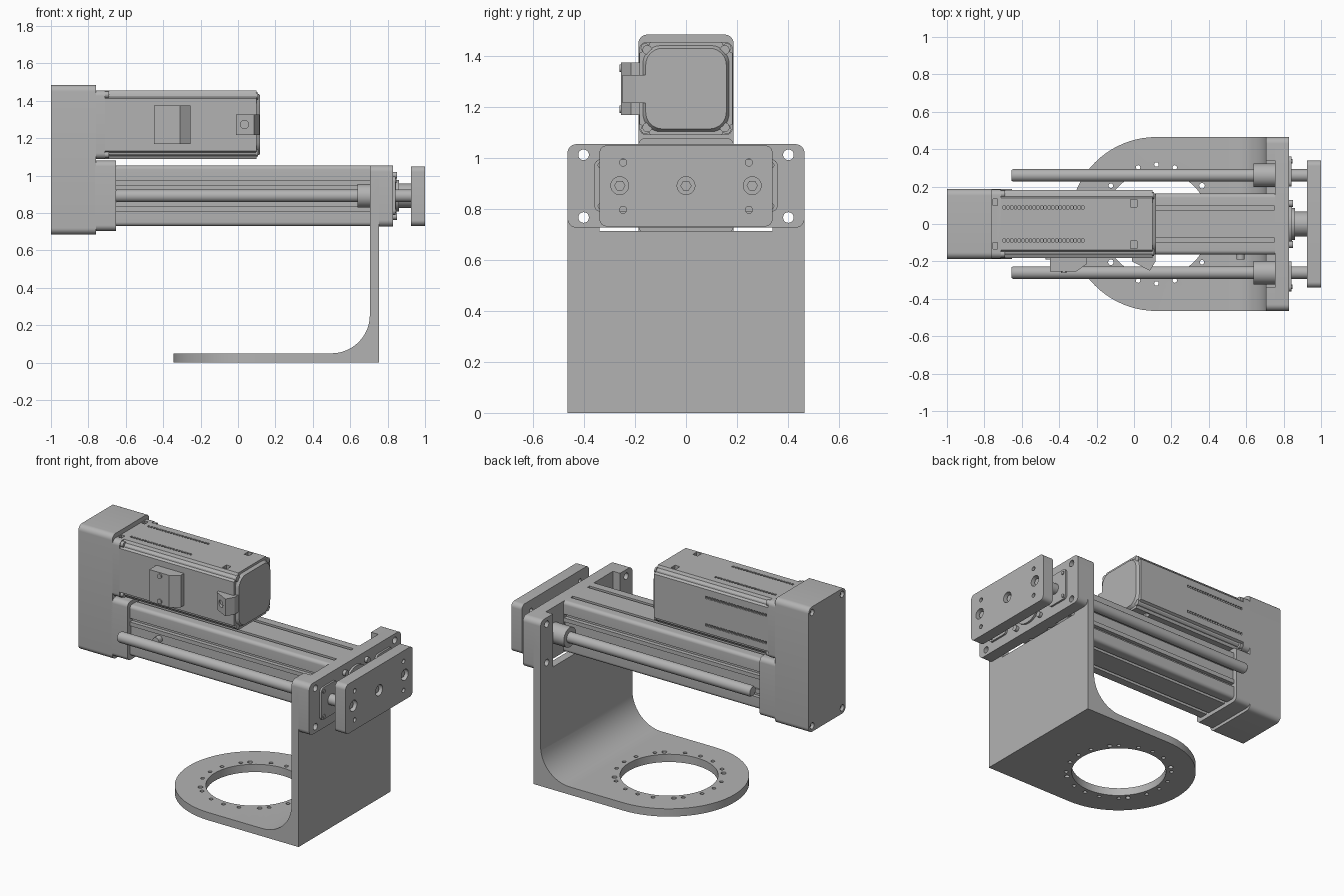
import bpy, bmesh
from math import sin, cos, pi, radians
from mathutils import Vector

old = bpy.data.objects.get("Cube")
if old:
    bpy.data.objects.remove(old)

grey = bpy.data.materials.new("machined_grey")
grey.use_nodes = True
GREY = (0.45, 0.45, 0.45, 1)
grey.diffuse_color = GREY
grey.node_tree.nodes["Principled BSDF"].inputs["Base Color"].default_value = GREY

AXIS_Z = 0.892      # height of the slide axis
MOTOR_Z = 1.273     # height of the motor axis
ROD_Y = 0.26        # guide rod offset


def arc(u, v, r, a0, a1, n=8):
    return [(u + r * cos(radians(a0 + (a1 - a0) * i / n)),
             v + r * sin(radians(a0 + (a1 - a0) * i / n))) for i in range(n + 1)]


def circle(u, v, r, n=32):
    return arc(u, v, r, 0, 360, n)[:-1]


def rect(u0, u1, v0, v1):
    return [(u0, v0), (u1, v0), (u1, v1), (u0, v1)]


def rrect(u0, u1, v0, v1, r):
    return (arc(u1 - r, v1 - r, r, 0, 90) + arc(u0 + r, v1 - r, r, 90, 180)
            + arc(u0 + r, v0 + r, r, 180, 270) + arc(u1 - r, v0 + r, r, 270, 360))


def place(axis, u, v, w):
    return {"x": (w, u, v), "y": (u, w, v), "z": (u, v, w)}[axis]


def soften(mesh):
    """Smooth shading with edges over 30 degrees kept sharp."""
    bm = bmesh.new()
    bm.from_mesh(mesh)
    for f in bm.faces:
        f.smooth = True
    for e in bm.edges:
        e.smooth = len(e.link_faces) == 2 and e.calc_face_angle(0) < radians(30)
    bm.to_mesh(mesh)
    bm.free()


def prism(name, solids):
    """Object made of extruded outlines: (axis, outline, start, end[, end scale])."""
    bm = bmesh.new()
    for axis, pts, w0, w1, *taper in solids:
        k = taper[0] if taper else 1
        cu = (min(p[0] for p in pts) + max(p[0] for p in pts)) / 2
        cv = (min(p[1] for p in pts) + max(p[1] for p in pts)) / 2
        a = [bm.verts.new(place(axis, u, v, w0)) for u, v in pts]
        b = [bm.verts.new(place(axis, cu + (u - cu) * k, cv + (v - cv) * k, w1)) for u, v in pts]
        bm.faces.new(a)
        bm.faces.new(b[::-1])
        for i in range(len(pts)):
            j = (i + 1) % len(pts)
            bm.faces.new((a[i], b[i], b[j], a[j]))
    bmesh.ops.recalc_face_normals(bm, faces=bm.faces)
    mesh = bpy.data.meshes.new(name)
    bm.to_mesh(mesh)
    bm.free()
    mesh.materials.append(grey)
    soften(mesh)
    obj = bpy.data.objects.new(name, mesh)
    bpy.context.collection.objects.link(obj)
    return obj


def carve(obj, solids, op="DIFFERENCE"):
    cutter = prism("cutter", solids)
    cutter.hide_render = True
    mod = obj.modifiers.new("carve", "BOOLEAN")
    mod.operation, mod.object, mod.solver = op, cutter, "EXACT"
    deps = bpy.context.evaluated_depsgraph_get()
    mesh = bpy.data.meshes.new_from_object(obj.evaluated_get(deps))
    obj.modifiers.clear()
    obj.data = mesh
    bpy.data.objects.remove(cutter)
    soften(mesh)


SIDES = (-1, 1)
CORNERS = [(s, t) for s in SIDES for t in SIDES]

# L-shaped bracket with rounded foot, ring opening and forked top
profile = [(-0.345, 0), (0.755, 0), (0.755, 1.055), (0.705, 1.055)]
profile += arc(0.5, 0.255, 0.205, 0, -90, 12) + [(-0.345, 0.05)]
bracket = prism("bracket", [("y", profile, -0.465, 0.465)])
foot = [(0.9, -0.465), (0.9, 0.465)] + arc(0.12, 0, 0.465, 90, 270, 40)
carve(bracket, [("z", foot, -0.1, 1.2)], "INTERSECT")
carve(bracket, [("x", rrect(-0.465, 0.465, -0.3, 1.055, 0.035), -0.5, 0.9)], "INTERSECT")
ring_holes = []
for quarter in range(4):
    for step, r in ((0, 0.012), (18, 0.012), (40, 0.015), (50, 0.012), (72, 0.012)):
        a = radians(quarter * 90 + step)
        ring_holes.append(("z", circle(0.12 + 0.318 * cos(a), 0.318 * sin(a), r, 16), -0.1, 0.1))
carve(bracket, [("z", circle(0.12, 0, 0.285, 64), -0.1, 0.1),
                ("x", rect(-0.34, 0.34, 0.715, 1.2), 0.6, 0.9)] + ring_holes)
mount_holes = [("x", circle(0.402 * s, 0.89 + 0.123 * t, 0.021, 20), 0.6, 0.9) for s, t in CORNERS]
carve(bracket, mount_holes)

# Front bearing plate
front_plate = prism("front_plate", [("x", rrect(-0.465, 0.465, 0.727, 1.055, 0.035), 0.755, 0.83)])
carve(front_plate, mount_holes)

# Slide body: grooved extrusion
body = prism("slide_body", [("x", rrect(-0.163, 0.163, 0.73, 1.055, 0.022), -0.66, 0.756)])
grooves = []
for s in SIDES:
    y0, y1 = sorted((0.074 * s, 0.096 * s))
    grooves += [("x", rect(y0, y1, 1.03, 1.1), -0.7, 0.75),
                ("x", rect(y0, y1, 0.7, 0.755), -0.7, 0.75)]
    y0, y1 = sorted((0.138 * s, 0.2 * s))
    for z in (0.82, 0.962):
        grooves.append(("x", rect(y0, y1, z - 0.012, z + 0.012), -0.7, 0.75))
    y0, y1 = sorted((0.153 * s, 0.2 * s))
    grooves.append(("x", rect(y0, y1, 0.86, 0.925), -0.7, 0.75))
carve(body, grooves)
prism("air_ports", [("y", circle(x, AXIS_Z, 0.022, 20), -0.19, -0.14) for x in (-0.45, 0.57)])

# Rear head of the slide
prism("rear_head", [("x", rrect(-0.187, 0.187, 0.705, 1.08, 0.03), -0.765, -0.652)])

# Guide rods with collars and seals
for s, side in ((-1, "right"), (1, "left")):
    y = s * ROD_Y
    prism(side + "_guide_rod", [("x", circle(y, AXIS_Z, 0.034), -0.645, 0.93),
                                ("x", circle(y, AXIS_Z, 0.034), -0.645, -0.655, 0.85)])
    prism(side + "_guide_collar", [("x", circle(y, AXIS_Z, 0.063), 0.64, 0.76)])
    y0, y1 = sorted((0.2 * s, 0.36 * s))
    prism(side + "_guide_flange", [("x", rrect(y0, y1, 0.79, 0.995, 0.025), 0.828, 0.842)])
    prism(side + "_flange_screws", [("x", circle(0.335 * s, AXIS_Z + 0.08 * t, 0.012, 12), 0.84, 0.848)
                                    for t in SIDES])

# Centre piston rod with stepped collar
prism("piston_rod", [("x", circle(0, AXIS_Z, 0.066), 0.82, 0.93)])
prism("rod_collar", [("x", circle(0, AXIS_Z, 0.118, 40), 0.828, 0.844),
                     ("x", circle(0, AXIS_Z, 0.085, 40), 0.84, 0.862)])
prism("collar_screws", [("x", circle(0.11 * s, AXIS_Z + 0.11 * t, 0.018, 16), 0.828, 0.85)
                        for s, t in CORNERS])

# Moving tool plate with recessed screws
tool_plate = prism("tool_plate", [("x", rrect(-0.34, 0.34, 0.732, 1.05, 0.03), 0.925, 1.0)])
carve(tool_plate, [("x", circle(y, AXIS_Z, 0.035, 24), 0.965, 1.1) for y in (-ROD_Y, 0, ROD_Y)]
      + [("x", circle(0.247 * s, 0.89 + 0.093 * t, 0.014, 16), 0.9, 1.1) for s, t in CORNERS])
prism("tool_plate_screws", [("x", circle(y, AXIS_Z, 0.022, 6), 0.96, 0.985) for y in (-ROD_Y, 0, ROD_Y)])

# Belt housing joining the slide and the motor
housing = prism("belt_housing", [("x", rrect(-0.187, 0.187, 0.685, 1.485, 0.035), -1.0, -0.76)])
bolts = [(0.152 * s, z) for s in SIDES for z in (0.722, 1.448)]
carve(housing, [("x", circle(y, z, 0.02, 16), -1.1, -0.97) for y, z in bolts])
prism("housing_bolts", [("x", circle(y, z, 0.013, 6), -0.985, -0.965) for y, z in bolts])

# Motor flange with bolts
flange = prism("motor_flange", [("x", rrect(-0.184, 0.184, 1.09, 1.456, 0.03), -0.765, -0.71)])
carve(flange, [("x", rect(*sorted((0.1 * s, 0.135 * s)), *sorted((MOTOR_Z + 0.16 * t, MOTOR_Z + 0.2 * t))),
                -0.755, -0.73) for s, t in CORNERS])
prism("flange_bolts", [("x", circle(0.16 * s, MOTOR_Z + 0.16 * t, 0.018, 16), -0.715, -0.69)
                       for s, t in CORNERS])

# Motor body with stepped corners, vent rows and bolt pockets
quadrant = [(0.183, 0.14), (0.167, 0.148), (0.165, 0.157), (0.157, 0.165), (0.148, 0.167), (0.14, 0.183)]
outline = []
for turn in range(4):
    c, s = round(cos(turn * pi / 2)), round(sin(turn * pi / 2))
    outline += [(u * c - v * s, MOTOR_Z + u * s + v * c) for u, v in quadrant]
motor = prism("motor_body", [("x", outline, -0.72, 0.1)])
cuts = [("x", rect(*sorted((0.09 * s, 0.13 * s)), *sorted((MOTOR_Z + 0.15 * t, MOTOR_Z + 0.2 * t))),
         -0.02, 0.015) for s, t in CORNERS]
for i in range(22):
    x = -0.70 + i * 0.02
    for s in SIDES:
        cuts.append(("z", rect(x, x + 0.013, 0.088 * s - 0.008, 0.088 * s + 0.008), 1.44, 1.5))
        z = MOTOR_Z + 0.088 * s
        cuts.append(("y", rect(x, x + 0.013, z - 0.008, z + 0.008), 0.168, 0.2))
carve(motor, cuts)
prism("motor_end_cap", [("x", rrect(-0.17, 0.17, MOTOR_Z - 0.17, MOTOR_Z + 0.17, 0.07), 0.098, 0.118, 0.93)])
prism("end_cap_screws", [("x", circle(0.152 * s, MOTOR_Z + 0.152 * t, 0.019, 16), 0.095, 0.106)
                         for s, t in CORNERS])

# Power connector box and angled signal socket on the front of the motor
box = [(-0.45, -0.17), (-0.45, -0.255), (-0.31, -0.255), (-0.255, -0.215), (-0.255, -0.17)]
prism("power_connector", [("z", box, 1.17, 1.375)])
prism("connector_screws", [("y", circle(-0.375, z, 0.015, 16), -0.262, -0.25) for z in (1.192, 1.353)])
wedge = [(-0.01, -0.17), (-0.01, -0.2), (0.085, -0.25), (0.115, -0.2), (0.115, -0.15)]
socket = prism("signal_socket", [("z", wedge, 1.217, 1.327)])
carve(socket, [("y", circle(0.035, MOTOR_Z, 0.022, 20), -0.3, -0.2)])
